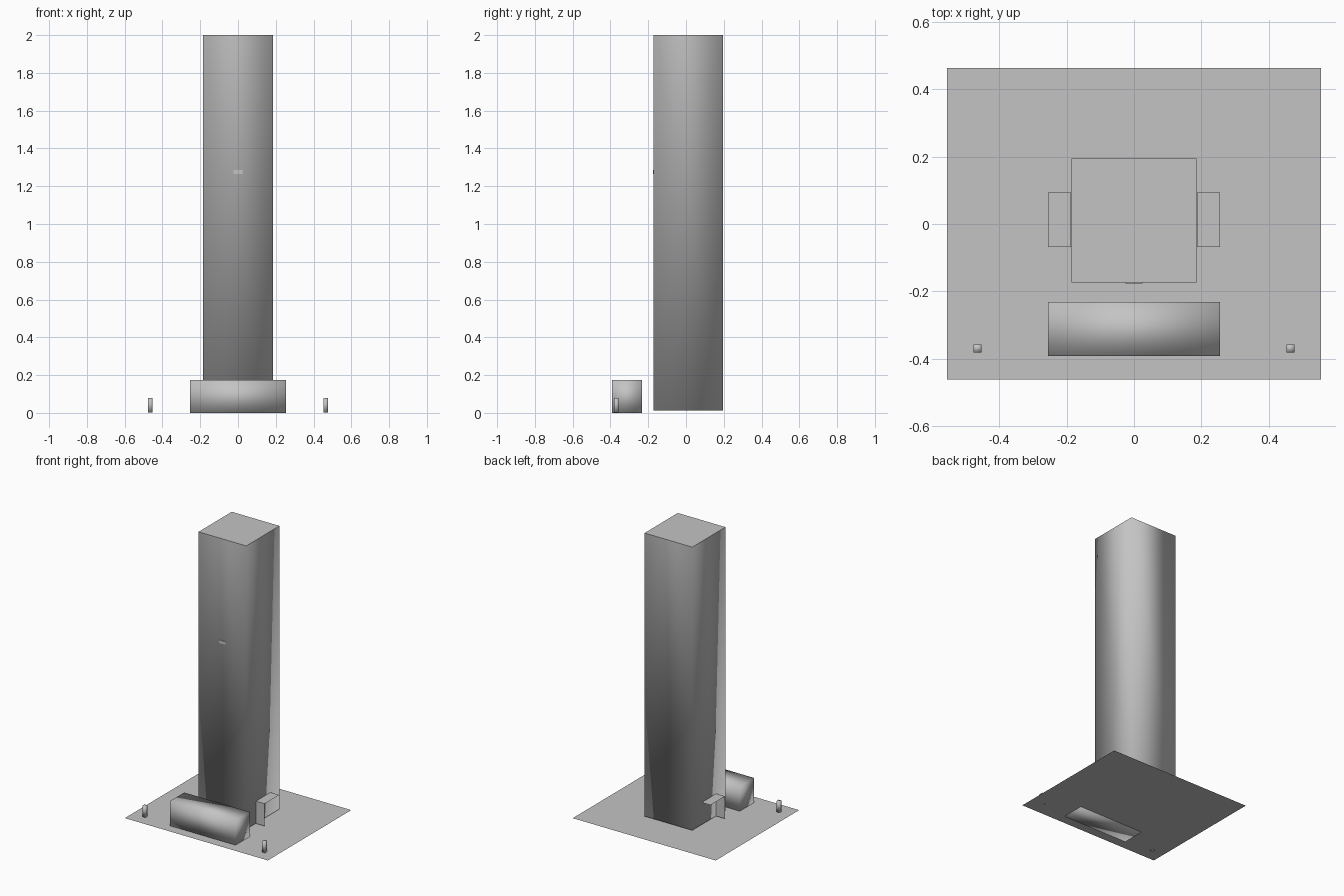
import bpy, bmesh

if "Cube" in bpy.data.objects:
    bpy.data.objects.remove(bpy.data.objects["Cube"])

# One plain material for the whole site model
grey = bpy.data.materials.new("light_grey")
grey.diffuse_color = (0.55, 0.55, 0.55, 1)
grey.use_nodes = True
grey.node_tree.nodes["Principled BSDF"].inputs["Base Color"].default_value = grey.diffuse_color


def add_box(name, x, y, z, smooth=True, flat_top=False):
    """Axis-aligned box from (min, max) ranges."""
    bm = bmesh.new()
    bmesh.ops.create_cube(bm, size=1)
    for v in bm.verts:
        v.co = [r[0] if c < 0 else r[1] for c, r in zip(v.co, (x, y, z))]
    bmesh.ops.recalc_face_normals(bm, faces=bm.faces)
    for f in bm.faces:
        f.smooth = smooth and not (flat_top and f.normal.z > 0.5)
    finish(name, bm)


def add_quad(name, corners):
    """Single flat panel."""
    bm = bmesh.new()
    bm.faces.new([bm.verts.new(c) for c in corners])
    finish(name, bm)


def finish(name, bm):
    mesh = bpy.data.meshes.new(name)
    bm.to_mesh(mesh)
    bm.free()
    mesh.materials.append(grey)
    bpy.context.collection.objects.link(bpy.data.objects.new(name, mesh))


# Ground sheet
add_quad("plaza", [(-0.555, -0.462, 0.003), (0.555, -0.462, 0.003),
                   (0.555, 0.463, 0.003), (-0.555, 0.463, 0.003)])

# Tower, with a flat-shaded roof and softly shaded walls
add_box("tower", (-0.185, 0.185), (-0.173, 0.195), (0.013, 2.0), flat_top=True)

# Small plaque on the tower front
add_box("plaque", (-0.025, 0.025), (-0.176, -0.172), (1.265, 1.285), smooth=False)

# Low block in front of the tower
add_box("front_block", (-0.255, 0.255), (-0.392, -0.232), (0.0, 0.175))

for side, s in (("left", -1), ("right", 1)):
    # Side entrance: thin roof and front screen
    a, b = sorted((s * 0.187, s * 0.255))
    add_quad(side + "_canopy", [(a, -0.068, 0.17), (b, -0.068, 0.17),
                                (b, 0.093, 0.17), (a, 0.093, 0.17)])
    add_quad(side + "_screen", [(a, -0.068, 0.013), (b, -0.068, 0.013),
                                (b, -0.068, 0.17), (a, -0.068, 0.17)])
    # Corner bollard
    add_box(side + "_bollard", (s * 0.464 - 0.012, s * 0.464 + 0.012),
            (-0.381, -0.357), (0.003, 0.08))
